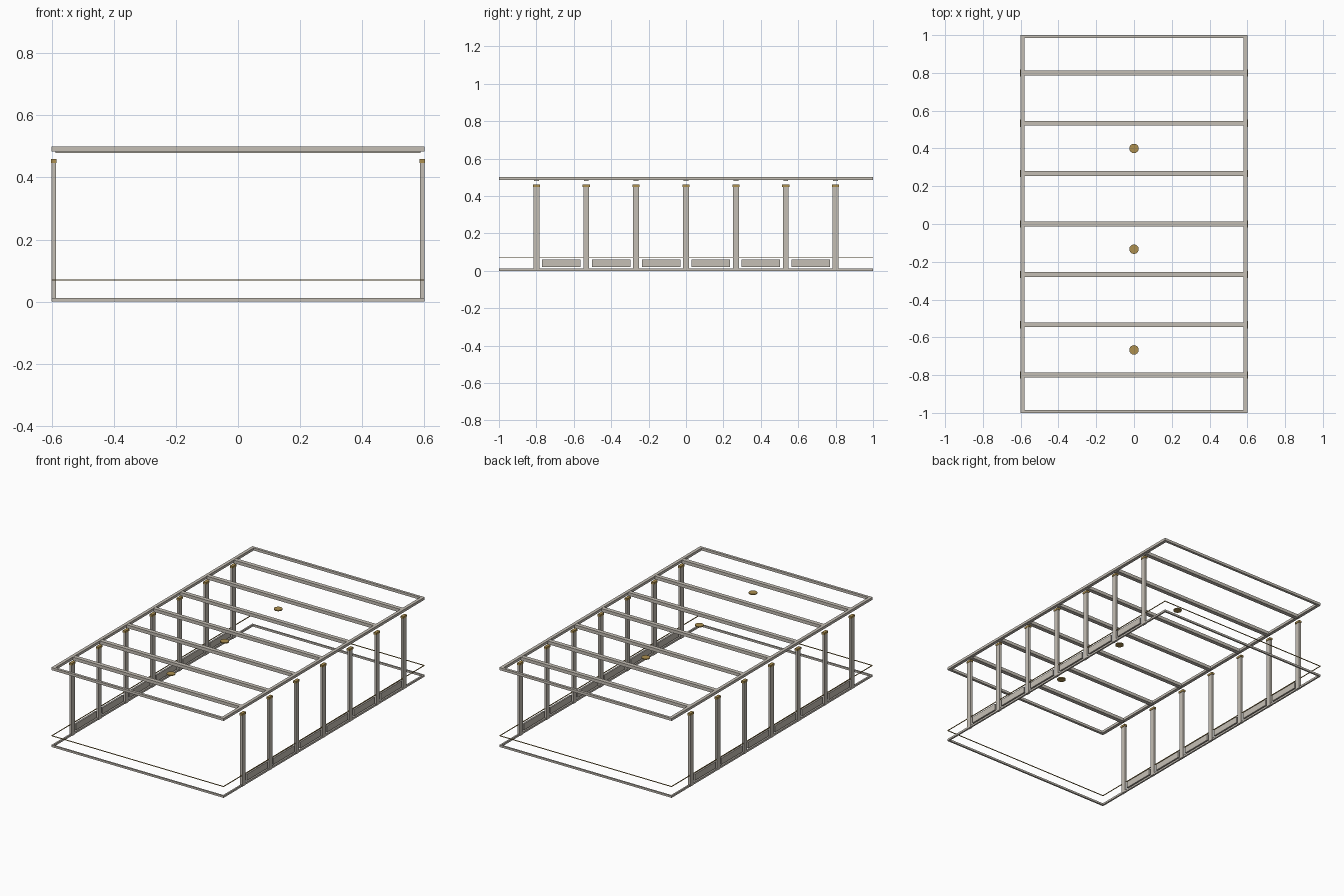
import bpy
import bmesh
from mathutils import Matrix, Vector

cube = bpy.data.objects.get("Cube")
if cube:
    bpy.data.objects.remove(cube, do_unlink=True)

HALF_X, HALF_Y, TOP = 0.6, 1.0, 0.5
BAY = 0.8 / 3
STATIONS = [BAY * i for i in range(-3, 4)]


def material(name, colour):
    mat = bpy.data.materials.new(name)
    mat.use_nodes = True
    mat.diffuse_color = (*colour, 1)
    mat.node_tree.nodes["Principled BSDF"].inputs["Base Color"].default_value = (*colour, 1)
    return mat


STONE = material("warm stone", (0.56, 0.52, 0.46))
GOLD = material("antique gold", (0.42, 0.28, 0.08))


def add_object(name, bm, mat):
    mesh = bpy.data.meshes.new(name)
    bm.to_mesh(mesh)
    bm.free()
    mesh.materials.append(mat)
    obj = bpy.data.objects.new(name, mesh)
    bpy.context.collection.objects.link(obj)
    return obj


def box(name, low, high, mat):
    low, high = Vector(low), Vector(high)
    bm = bmesh.new()
    place = Matrix.Translation((low + high) / 2) @ Matrix.Diagonal((*(high - low), 1))
    bmesh.ops.create_cube(bm, size=1, matrix=place)
    return add_object(name, bm, mat)


def side_box(name, side, inner, outer, y, half_width, z0, z1, mat):
    """Box on one long side, measured outwards from the centre line."""
    xs = sorted((side * inner, side * outer))
    return box(name, (xs[0], y - half_width, z0), (xs[1], y + half_width, z1), mat)


def perimeter(name, width_x, width_y, z0, z1, mat):
    """Rectangular frame: two long rails with end rails fitted between them."""
    for side, word in ((-1, "right"), (1, "left")):
        side_box(f"{name}_{word}", side, HALF_X - width_x, HALF_X, 0, HALF_Y, z0, z1, mat)
    for end, word in ((-1, "front"), (1, "back")):
        ys = sorted((end * HALF_Y, end * (HALF_Y - width_y)))
        inner = HALF_X - width_x
        box(f"{name}_{word}", (-inner, ys[0], z0), (inner, ys[1], z1), mat)


# Floor skirting, thin gilt line and ceiling frame
perimeter("base_moulding", 0.01, 0.01, 0, 0.012, STONE)
perimeter("gilt_line", 0.004, 0.004, 0.068, 0.072, GOLD)
perimeter("cornice", 0.02, 0.016, 0.484, TOP, STONE)

# Ceiling beams
for y in STATIONS:
    box("ceiling_beam", (-HALF_X + 0.012, y - 0.013, 0.479),
        (HALF_X - 0.012, y + 0.013, TOP - 0.001), STONE)

# Pilasters with gilt capitals, and low panels between them
for side in (-1, 1):
    for y in STATIONS:
        side_box("pilaster", side, 0.587, 0.601, y, 0.016, 0, 0.448, STONE)
        side_box("capital", side, 0.584, 0.603, y, 0.019, 0.447, 0.46, GOLD)
    for y in STATIONS[:-1]:
        side_box("wainscot_panel", side, 0.59, 0.6, y + BAY / 2, 0.103, 0.02, 0.06, STONE)

# Ceiling rosettes
for i in range(3):
    bm = bmesh.new()
    bmesh.ops.create_cone(bm, cap_ends=True, segments=24, radius1=0.025, radius2=0.025,
                          depth=0.006,
                          matrix=Matrix.Translation((0, BAY * (2 * i - 2.5), 0.494)))
    add_object("ceiling_rosette", bm, GOLD)
